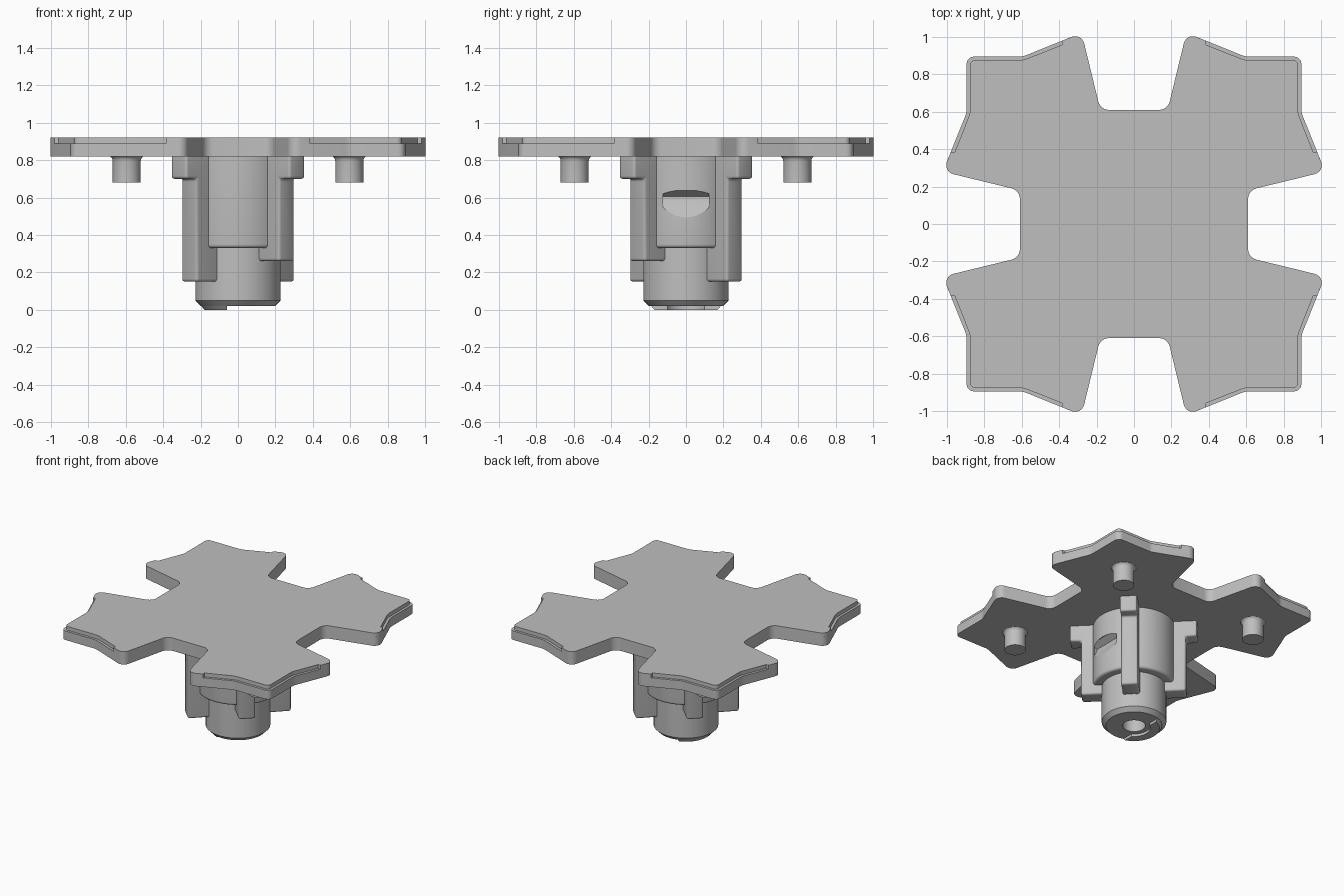
import bpy, bmesh, math
from mathutils import Vector, Matrix

if "Cube" in bpy.data.objects:
    bpy.data.objects.remove(bpy.data.objects["Cube"], do_unlink=True)

grey = bpy.data.materials.new("light_grey")
grey.use_nodes = True
grey.diffuse_color = (0.52, 0.52, 0.52, 1)
grey.node_tree.nodes["Principled BSDF"].inputs["Base Color"].default_value = (0.52, 0.52, 0.52, 1)


def finish(bm, name, angle=30):
    bmesh.ops.recalc_face_normals(bm, faces=bm.faces)
    mesh = bpy.data.meshes.new(name)
    bm.to_mesh(mesh)
    bm.free()
    mesh.materials.append(grey)
    ob = bpy.data.objects.new(name, mesh)
    bpy.context.collection.objects.link(ob)
    smooth(ob, angle)
    return ob


def smooth(ob, angle=30):
    bpy.ops.object.select_all(action='DESELECT')
    ob.select_set(True)
    bpy.context.view_layer.objects.active = ob
    bpy.ops.object.shade_smooth_by_angle(angle=math.radians(angle))


def prism(points, vector):
    """Closed solid from a planar outline swept along a vector."""
    bm = bmesh.new()
    face = bm.faces.new([bm.verts.new(p) for p in points])
    top = bmesh.ops.extrude_face_region(bm, geom=[face])["geom"]
    bmesh.ops.translate(bm, vec=vector, verts=[v for v in top if isinstance(v, bmesh.types.BMVert)])
    bmesh.ops.recalc_face_normals(bm, faces=bm.faces)
    return bm


def lathe(profile, steps=64, closed=False, center=(0, 0)):
    """Solid of revolution from (radius, height) points."""
    bm = bmesh.new()
    verts = [bm.verts.new((r, 0, z)) for r, z in profile]
    n = len(verts)
    edges = [bm.edges.new((verts[i], verts[(i + 1) % n])) for i in range(n if closed else n - 1)]
    bmesh.ops.spin(bm, geom=verts + edges, cent=(0, 0, 0), axis=(0, 0, 1),
                   angle=math.tau, steps=steps, use_merge=True)
    bmesh.ops.remove_doubles(bm, verts=bm.verts, dist=1e-5)
    bmesh.ops.translate(bm, vec=(*center, 0), verts=bm.verts)
    return bm


def arc(cx, cz, radius, start, end, steps=5):
    return [(cx + radius * math.cos(math.radians(start + (end - start) * i / steps)),
             cz + radius * math.sin(math.radians(start + (end - start) * i / steps)))
            for i in range(steps + 1)]


def rounded(corners, steps=6):
    """Outline with each (x, y, radius) corner replaced by an arc."""
    out = []
    for i, (x, y, r) in enumerate(corners):
        p = Vector((x, y))
        if r == 0:
            out.append(p)
            continue
        a = (Vector(corners[i - 1][:2]) - p).normalized()
        b = (Vector(corners[(i + 1) % len(corners)][:2]) - p).normalized()
        half = a.angle(b) / 2
        c = p + (a + b).normalized() * (r / math.sin(half))
        start = p + a * (r / math.tan(half)) - c
        sweep = start.angle_signed(p + b * (r / math.tan(half)) - c)
        out += [c + Matrix.Rotation(-sweep * k / steps, 2) @ start for k in range(steps + 1)]
    return out


def plate_outline(half_arm):
    """Mirror half of one arm across its diagonal, then repeat in four quarters."""
    arm = half_arm + [(y, x, r) for x, y, r in reversed(half_arm[:-1])]
    corners = []
    for turn in range(4):
        for x, y, r in arm:
            for _ in range(turn):
                x, y = y, -x
            corners.append((x, y, r))
    return rounded(corners)


# Cross-shaped plate: full outline below, stepped-in rim above
lower = [(0.18, 0.61, 0.06), (0.28, 1.022, 0.05), (0.595, 0.895, 0.1), (0.895, 0.895, 0.04)]
upper = [(0.18, 0.61, 0.06), (0.28, 1.022, 0.05), (0.384, 0.980, 0),
         (0.384, 0.959, 0), (0.59, 0.877, 0.1), (0.877, 0.877, 0.03)]
for name, half_arm, z, height in (("plate_base", lower, 0.82, 0.07), ("plate_top", upper, 0.89, 0.03)):
    finish(prism([(p.x, p.y, z) for p in plate_outline(half_arm)], (0, 0, height)), name)

# Four pegs with flared roots
for i, (sx, sy) in enumerate(((1, 1), (-1, 1), (-1, -1), (1, -1))):
    profile = [(0, 0.68), (0.075, 0.68)] + arc(0.105, 0.795, 0.03, 180, 90) + [(0, 0.825)]
    finish(lathe(profile, 40, center=(0.595 * sx, 0.595 * sy)), f"peg_{i + 1}")

# Central shaft with chamfered tip and blind bore
finish(lathe([(0, 0.5), (0.08, 0.5), (0.08, 0.02), (0.198, 0.02), (0.228, 0.05),
              (0.228, 0.82), (0, 0.82)]), "shaft", 25)

# Raised partial foot under the shaft
foot = lathe([(0.115, 0.025), (0.115, 0), (0.18, 0), (0.2, 0.025)], closed=True)
cut = bmesh.ops.bisect_plane(foot, geom=foot.verts[:] + foot.edges[:] + foot.faces[:],
                             plane_co=(-0.06, 0, 0), plane_no=(1, 0, 0), clear_outer=True)
bmesh.ops.holes_fill(foot, edges=[e for e in foot.edges if e.is_boundary])
finish(foot, "shaft_foot", 25)

# Collar with a scooped pocket on both sides
collar = finish(lathe([(0, 0.33)] + arc(0.27, 0.35, 0.02, -90, 0) + [(0.29, 0.825), (0, 0.825)]), "collar")
for side in (1, -1):
    scoop = [(0.35, 0.637), (0.285, 0.637), (0.24, 0.605), (0.24, 0.59), (0.292, 0.49), (0.35, 0.49)]
    cutter = finish(prism([(side * x, -0.122, z) for x, z in scoop], (0, 0.244, 0)), "pocket_cutter")
    cutter.hide_render = True
    mod = collar.modifiers.new("pocket", 'BOOLEAN')
    mod.operation, mod.solver, mod.object = 'DIFFERENCE', 'EXACT', cutter
    bpy.context.view_layer.update()
    result = bpy.data.meshes.new_from_object(collar.evaluated_get(bpy.context.evaluated_depsgraph_get()))
    collar.modifiers.clear()
    collar.data = result
    bpy.data.objects.remove(cutter, do_unlink=True)
smooth(collar)

# Diagonal ribs with shoulders, alternating long and short
for i in range(4):
    bottom = (0.15, 0.26)[i % 2]
    side = [(0.15, 0.83), (0.45, 0.83), (0.45, 0.70), (0.37, 0.70), (0.37, bottom), (0.15, bottom)]
    rib = prism([(r, -0.06, z) for r, z in side], (0, 0.12, 0))
    bmesh.ops.bevel(rib, geom=[e for e in rib.edges if max(v.co.x for v in e.verts) > 0.2
                               and min(v.co.z for v in e.verts) < 0.8],
                    offset=0.015, segments=3, profile=0.5, affect='EDGES')
    bmesh.ops.rotate(rib, cent=(0, 0, 0), verts=rib.verts,
                     matrix=Matrix.Rotation(math.radians(45 + 90 * i), 3, 'Z'))
    finish(rib, f"rib_{i + 1}", 40)
